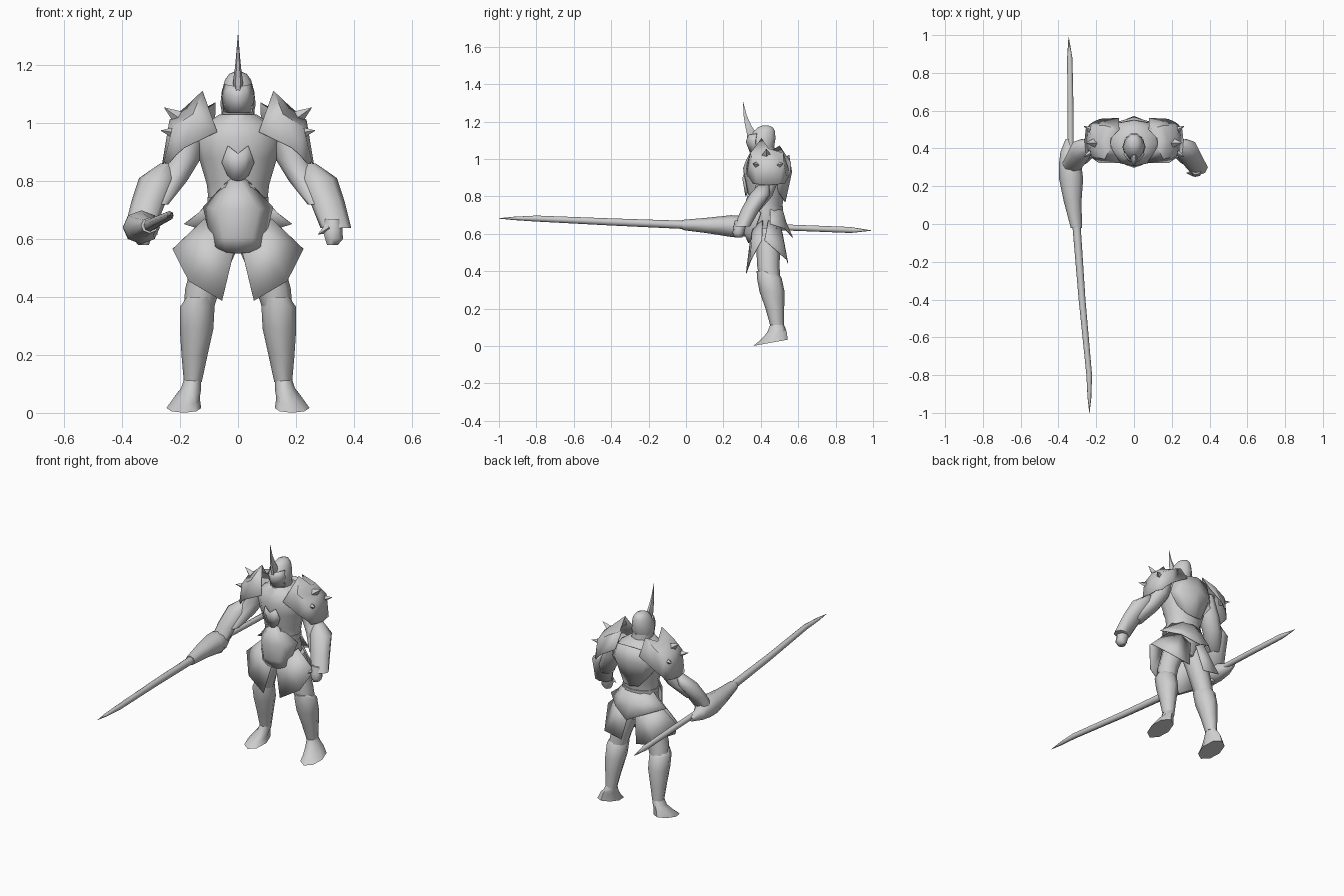
import bpy, bmesh, math
from mathutils import Vector

steel = bpy.data.materials.new("steel_grey")
steel.diffuse_color = (0.62, 0.62, 0.62, 1)


def finish(name, bm, angle=62):
    bmesh.ops.recalc_face_normals(bm, faces=bm.faces)
    me = bpy.data.meshes.new(name)
    bm.to_mesh(me)
    bm.free()
    me.materials.append(steel)
    ob = bpy.data.objects.new(name, me)
    bpy.context.collection.objects.link(ob)
    bpy.ops.object.select_all(action='DESELECT')
    ob.select_set(True)
    bpy.context.view_layer.objects.active = ob
    bpy.ops.object.shade_smooth_by_angle(angle=math.radians(angle))
    return ob


def tube(name, rings, n=8, axis='z', s=1):
    """Loft of ellipses (x, y, z, r1, r2[, tilt]) lying across the given axis."""
    bm = bmesh.new()
    loops = []
    for x, y, z, r1, r2, *tilt in rings:
        t = tilt[0] if tilt else 0
        loop = []
        for i in range(n):
            a = 2 * math.pi * i / n
            u, v = r1 * math.cos(a), r2 * math.sin(a)
            co = (x + u, y + v, z + t * v) if axis == 'z' else (x + u, y, z + v)
            loop.append(bm.verts.new((s * co[0], co[1], co[2])))
        loops.append(loop)
    for a, b in zip(loops, loops[1:]):
        for i in range(n):
            j = (i + 1) % n
            bm.faces.new((a[i], a[j], b[j], b[i]))
    bm.faces.new(loops[0])
    bm.faces.new(loops[-1])
    return finish(name, bm)


def plate(name, rows, sides=(1,), angle=35):
    """Thin armour plate from a small grid of points, optionally both halves."""
    bm = bmesh.new()
    for s in sides:
        g = [[bm.verts.new((s * x, y, z)) for x, y, z in r] for r in rows]
        for a, b in zip(g, g[1:]):
            for i in range(len(a) - 1):
                bm.faces.new((a[i], a[i + 1], b[i + 1], b[i]))
    bmesh.ops.remove_doubles(bm, verts=bm.verts, dist=0.0005)
    ob = finish(name, bm, angle)
    mod = ob.modifiers.new("thickness", 'SOLIDIFY')
    mod.thickness = 0.004
    mod.offset = 0
    return ob


def spike(name, base, tip, r, s):
    base, tip = Vector(base), Vector(tip)
    d = tip - base
    bm = bmesh.new()
    bmesh.ops.create_cone(bm, cap_ends=True, segments=4, radius1=r, radius2=0, depth=d.length)
    rot = d.to_track_quat('Z', 'Y')
    for v in bm.verts:
        v.co = rot @ v.co + (base + tip) / 2
        v.co.x *= s
    finish(name, bm)


# torso
tube("torso", [(0, .44, .55, .05, .05), (0, .43, .64, .115, .08), (0, .43, .72, .1, .08),
               (0, .43, .79, .108, .092), (0, .43, .88, .135, .115), (0, .43, .95, .15, .125),
               (0, .43, .99, .125, .11), (0, .42, 1.03, .065, .08)], 12)
tube("belt", [(0, .43, .715, .106, .086), (0, .43, .745, .106, .089)], 12)
plate("chest_emblem", [[(0, .303, .895), (.035, .31, .922), (.056, .322, .865)],
                       [(0, .32, .8), (.02, .322, .805), (.036, .33, .82)]], (1, -1))
plate("back_plate", [[(0, .55, 1.02), (.08, .535, 1.01), (.13, .5, .97)],
                     [(0, .565, .93), (.1, .535, .92), (.145, .49, .9)],
                     [(0, .53, .77), (.05, .522, .78), (.09, .49, .83)]], (1, -1))

# helmet, visor ridge and horn
tube("neck", [(0, .42, 1.0, .06, .06), (0, .42, 1.06, .055, .055)], 8)
tube("helmet", [(0, .405, 1.03, .054, .054), (0, .407, 1.065, .061, .068), (0, .41, 1.11, .056, .072),
                (0, .42, 1.15, .045, .058), (0, .425, 1.17, .03, .04), (0, .425, 1.178, .012, .018)], 10)
plate("visor", [[(0, .332, 1.125), (.025, .344, 1.13), (.048, .378, 1.135)],
                [(0, .322, 1.09), (.03, .338, 1.1), (.055, .372, 1.095)],
                [(0, .343, 1.035), (.026, .352, 1.035), (.048, .376, 1.04)]], (1, -1), 60)
tube("horn", [(0, .34, 1.085, .005, .01), (0, .349, 1.14, .018, .028), (0, .332, 1.18, .012, .019),
              (0, .317, 1.23, .007, .01), (0, .305, 1.305, .001, .001)], 6)

# belly plate and back skirt
plate("belly_plate", [[(0, .334, .815), (.018, .336, .812), (.04, .345, .795)],
                      [(0, .3, .7), (.07, .325, .703), (.12, .4, .71)],
                      [(0, .31, .605), (.05, .322, .605), (.095, .365, .61)],
                      [(0, .335, .55), (.04, .338, .555), (.08, .352, .572)]], (1, -1))
plate("back_skirt", [[(0, .515, .73), (.06, .5, .73), (.1, .45, .73)],
                     [(0, .535, .66), (.08, .515, .67), (.135, .45, .69)],
                     [(0, .57, .58), (.1, .53, .625), (.185, .45, .652)]], (1, -1))

for s, side in ((1, "left"), (-1, "right")):
    # tassets
    plate(side + "_front_tasset", [[(.01, .345, .575), (.08, .355, .63), (.115, .41, .67)],
                                   [(.055, .322, .387), (.17, .345, .455), (.225, .405, .565)]], (s,))
    plate(side + "_back_tasset", [[(.02, .515, .6), (.08, .505, .64), (.115, .44, .67)],
                                  [(.05, .545, .44), (.165, .54, .46), (.225, .42, .565)]], (s,))
    # leg, greave and pointed foot
    tube(side + "_thigh", [(.07, .44, .63, .06, .065), (.08, .44, .55, .07, .065),
                           (.122, .44, .43, .06, .06), (.14, .45, .34, .05, .055)], 8, s=s)
    tube(side + "_greave", [(.135, .43, .4, .042, .052), (.141, .445, .365, .06, .066),
                            (.143, .46, .29, .058, .067), (.15, .475, .2, .045, .05),
                            (.156, .487, .107, .031, .036)], 8, s=s)
    tube(side + "_foot", [(.187, .452, .017, .06, .092, .18), (.177, .465, .052, .045, .073, .35),
                          (.162, .482, .085, .035, .048, .3), (.156, .487, .12, .029, .034)], 8, s=s)
    # arm, vambrace and fist
    tube(side + "_upper_arm", [(.15, .435, .99, .05, .06), (.185, .435, .88, .058, .058),
                               (.23, .41, .8, .054, .05), (.28, .35, .72, .04, .042)], 8, s=s)
    tube(side + "_vambrace", [(.25, .415, .86, .02, .03), (.278, .395, .81, .064, .055),
                              (.308, .345, .73, .06, .05), (.338, .3, .638, .053, .042)], 8, s=s)
    tube(side + "_fist", [(.328, .295, .67, .03, .035), (.325, .285, .63, .036, .034),
                          (.33, .28, .6, .032, .032), (.325, .28, .58, .02, .022)], 7, s=s)
    spike(side + "_thumb", (.315, .27, .64), (.275, .27, .615), .02, s)
    # pauldron with raised collar fins
    plate(side + "_pauldron", [
        [(.072, .325, .97), (.122, .405, 1.11), (.125, .45, 1.04), (.078, .5, 1.07), (.08, .56, .98)],
        [(.185, .325, .915), (.155, .345, 1.03), (.18, .44, 1.055), (.155, .52, 1.03), (.18, .555, .92)],
        [(.214, .345, .89), (.225, .36, .985), (.235, .44, 1.01), (.225, .52, .985), (.214, .54, .89)],
        [(.235, .36, .865), (.254, .38, .865), (.26, .44, .86), (.254, .5, .865),
         (.235, .525, .865)]], (s,), 45)
    # shoulder spikes
    spike(side + "_spike_top", (.2, .43, 1.015), (.256, .43, 1.055), .028, s)
    spike(side + "_spike_front", (.212, .385, .965), (.268, .355, .975), .024, s)
    spike(side + "_spike_back", (.212, .49, .965), (.268, .52, .975), .024, s)

# lance: shaft, flared guard, rear shaft
tube("lance_shaft", [(-.236, -1, .682, .001, .001), (-.236, -.92, .682, .01, .009),
                     (-.237, -.8, .681, .015, .016), (-.275, -.4, .663, .018, .019),
                     (-.305, 0, .647, .022, .022)], 8, 'y')
tube("lance_guard", [(-.305, -.02, .647, .03, .027), (-.325, .12, .644, .047, .042),
                     (-.333, .24, .641, .064, .058), (-.338, .31, .64, .06, .056),
                     (-.352, .38, .635, .038, .035), (-.35, .45, .632, .012, .014)], 8, 'y')
tube("lance_rear_shaft", [(-.335, .3, .642, .016, .016), (-.336, .6, .631, .016, .016),
                          (-.34, .88, .62, .014, .016), (-.346, .99, .617, .001, .001)], 8, 'y')
